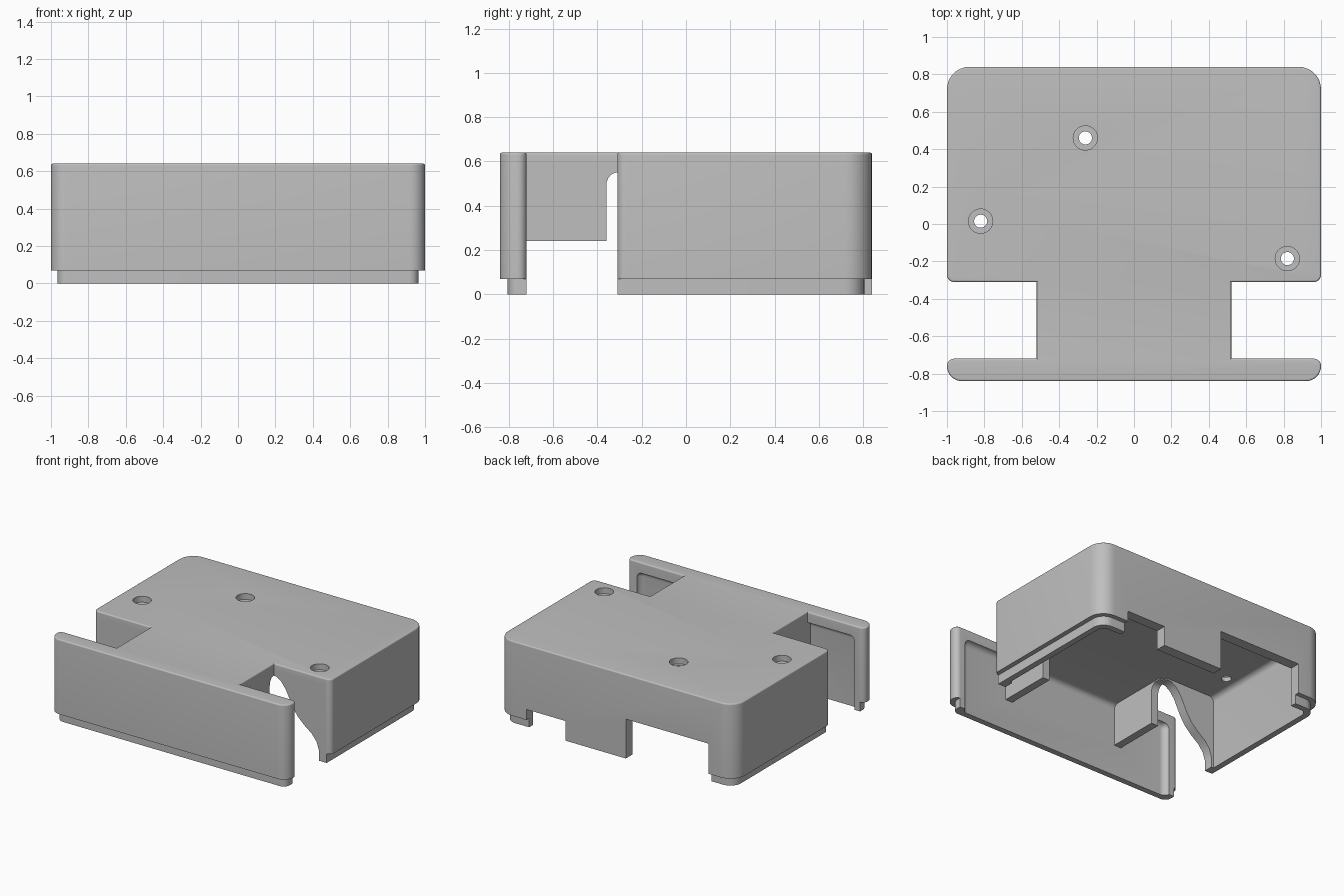
import bpy, bmesh, math
from mathutils import Vector

cube = bpy.data.objects.get("Cube")
if cube:
    bpy.data.objects.remove(cube, do_unlink=True)

TOP, SEAM, ROOF = 0.64, 0.07, 0.56     # lid top, outer wall bottom, cavity ceiling
NECK, FRONT, BACK = 0.52, -0.72, -0.31  # side notch limits

grey = bpy.data.materials.new("light_grey_plastic")
grey.use_nodes = True
grey.diffuse_color = (0.52, 0.52, 0.52, 1)
grey.node_tree.nodes["Principled BSDF"].inputs["Base Color"].default_value = grey.diffuse_color


def rounded(corners, steps=8):
    """Turn right-angled corners (x, y, radius) into an outline with arcs."""
    out = []
    for i, (x, y, r) in enumerate(corners):
        p = Vector((x, y))
        if r == 0:
            out.append(p)
            continue
        to_prev = (Vector(corners[i - 1][:2]) - p).normalized()
        to_next = (Vector(corners[(i + 1) % len(corners)][:2]) - p).normalized()
        centre = p + r * (to_prev + to_next)
        for k in range(steps + 1):
            t = math.pi / 2 * k / steps
            out.append(centre - r * (math.cos(t) * to_next + math.sin(t) * to_prev))
    return out


def mirrored(half):
    return half + [(-x, y, r) for x, y, r in reversed(half)]


def prism(name, outline, low, high, axis="z", soften=0):
    """Extrude an outline along an axis, optionally rounding the top rim."""
    place = {"z": lambda a, b, h: (a, b, h),
             "y": lambda a, b, h: (a, h, b),
             "x": lambda a, b, h: (h, a, b)}[axis]
    bm = bmesh.new()
    rings = [[bm.verts.new(place(a, b, h)) for a, b in outline] for h in (low, high)]
    bm.faces.new(rings[0])
    cap = bm.faces.new(rings[1])
    n = len(outline)
    for i in range(n):
        j = (i + 1) % n
        bm.faces.new((rings[0][i], rings[0][j], rings[1][j], rings[1][i]))
    bmesh.ops.recalc_face_normals(bm, faces=bm.faces[:])
    if soften:
        bmesh.ops.bevel(bm, geom=list(cap.edges), offset=soften, segments=6,
                        profile=0.5, affect="EDGES", clamp_overlap=True)
    mesh = bpy.data.meshes.new(name)
    bm.to_mesh(mesh)
    bm.free()
    mesh.materials.append(grey)
    obj = bpy.data.objects.new(name, mesh)
    bpy.context.collection.objects.link(obj)
    return obj


def box(name, x0, x1, y0, y1, z0, z1):
    return prism(name, [(x0, y0), (x1, y0), (x1, y1), (x0, y1)], z0, z1)


def disc(name, x, y, r, z0, z1, sides=32):
    ring = [(x + r * math.cos(2 * math.pi * k / sides),
             y + r * math.sin(2 * math.pi * k / sides)) for k in range(sides)]
    return prism(name, ring, z0, z1)


def combine(target, tool, operation):
    tool.hide_render = True
    mod = target.modifiers.new(tool.name, "BOOLEAN")
    mod.operation, mod.solver, mod.object = operation, "EXACT", tool
    bpy.context.view_layer.objects.active = target
    bpy.ops.object.modifier_apply(modifier=mod.name)
    bpy.data.objects.remove(tool, do_unlink=True)


def footprint(x, y, r_front, r_notch, r_back):
    return rounded(mirrored([
        (x, -y, r_front), (x, FRONT, r_notch), (NECK, FRONT, 0),
        (NECK, BACK, 0), (x, BACK, r_notch), (x, y, r_back)]))


# Outer shell with side notches and a softened top rim
lid = prism("enclosure_lid", footprint(1, 0.84, 0.08, 0.039, 0.12), SEAM, TOP, soften=0.038)

# Inset lip below the seam and the flush tab at the back
combine(lid, prism("lip", footprint(0.965, 0.805, 0.05, 0, 0.09), 0, SEAM + 0.02), "UNION")
combine(lid, box("back_tab", -0.08, 0.43, 0.70, 0.84, 0, SEAM + 0.02), "UNION")

# Hollow interior
inside = rounded(mirrored([(0.92, -0.76, 0.05), (0.92, 0.76, 0.05)]))
combine(lid, prism("cavity", inside, -0.1, ROOF, soften=0.04), "DIFFERENCE")

# Connector openings in the back wall
for name, x0, x1, height in (("small_opening", 0.43, 0.76, 0.15),
                             ("large_opening", -0.78, -0.08, 0.30)):
    combine(lid, box(name, x0, x1, 0.70, 0.95, -0.1, height), "DIFFERENCE")

# Neck walls and curved cable openings beside the notches
arch = [(-0.36 + 0.05 * (1 - math.cos(t)), 0.49 + 0.06 * math.sin(t))
        for t in (math.pi / 2 * k / 8 for k in range(9))]
neck = [(-0.78, 0.24), (-0.36, 0.24)] + arch + [(-0.27, 0.55), (-0.27, 0.59), (-0.78, 0.59)]
ogee = [(0.50, 0.55), (0.54, 0.545), (0.58, 0.52), (0.62, 0.47), (0.65, 0.41), (0.68, 0.35),
        (0.72, 0.29), (0.78, 0.235), (0.84, 0.19), (0.88, 0.14), (0.90, 0.08), (0.90, 0)]
for side in (1, -1):
    combine(lid, prism("neck_wall", neck, side * 0.46, side * NECK, axis="x"), "UNION")
    curve = [(side * x, z) for x, z in ogee + [(0.95, 0), (0.95, 0.59), (0.50, 0.59)]]
    combine(lid, prism("notch_wall", curve, BACK, BACK + 0.07, axis="y"), "UNION")

# Counterbored screw holes
for x, y in ((-0.26, 0.46), (-0.82, 0.015), (0.82, -0.185)):
    combine(lid, disc("screw_hole", x, y, 0.035, 0.4, 0.8), "DIFFERENCE")
    combine(lid, disc("counterbore", x, y, 0.065, TOP - 0.045, 0.8), "DIFFERENCE")

# Smooth the curved surfaces and keep the edges sharp
bpy.ops.object.select_all(action="DESELECT")
lid.select_set(True)
bpy.context.view_layer.objects.active = lid
bpy.ops.object.shade_smooth_by_angle(angle=math.radians(30))
